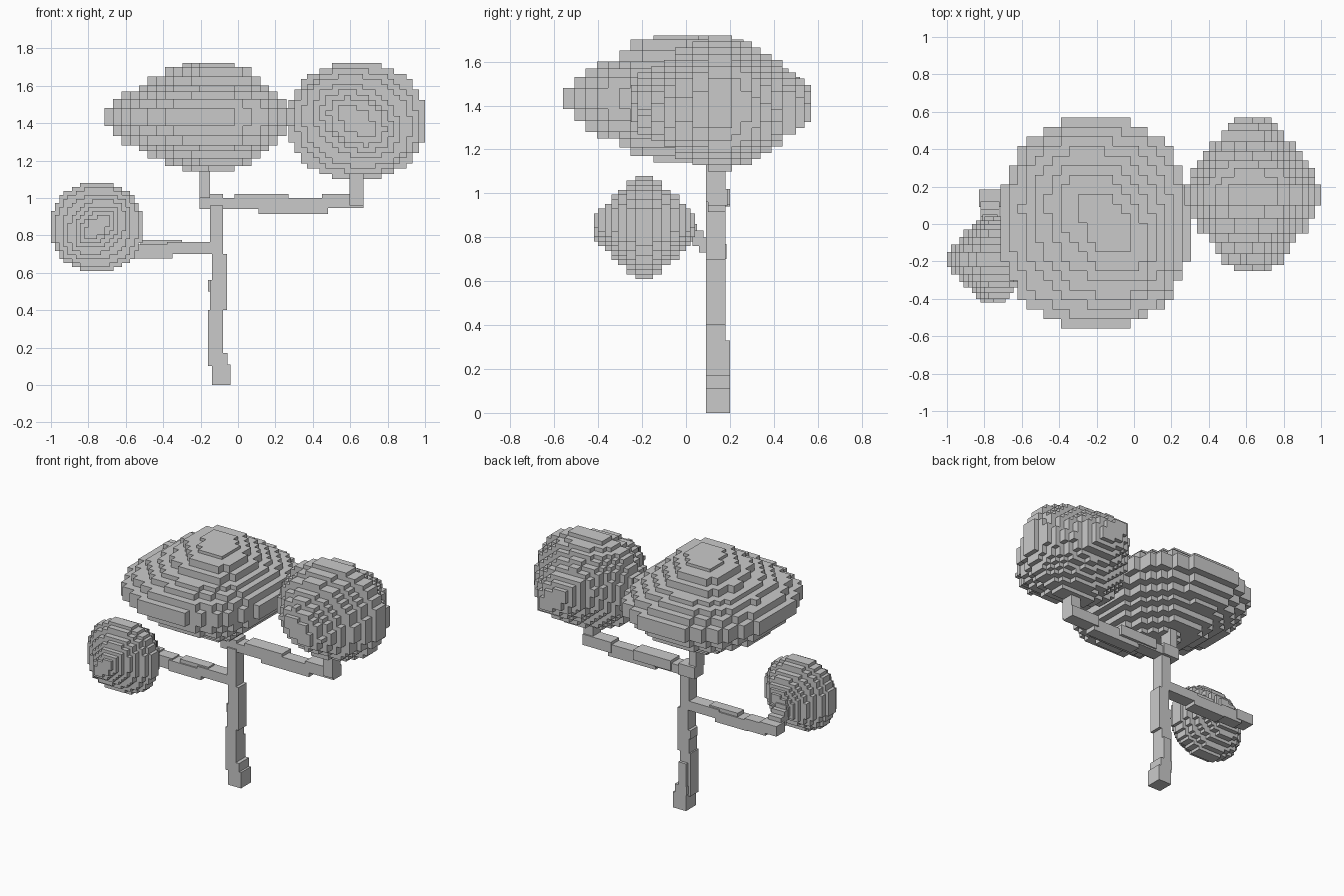
import bpy, bmesh, math

if "Cube" in bpy.data.objects:
    bpy.data.objects.remove(bpy.data.objects["Cube"])

grey = bpy.data.materials.new("stone grey")
grey.diffuse_color = (0.59, 0.59, 0.59, 1)
grey.use_nodes = True
grey.node_tree.nodes["Principled BSDF"].inputs["Base Color"].default_value = grey.diffuse_color


def block_solid(name, axes, inside):
    """Skin of all filled cells in a grid; inside(point) decides which cells are filled."""
    mids = [[(a + b) / 2 for a, b in zip(ax, ax[1:])] for ax in axes]
    nx, ny, nz = (len(m) for m in mids)
    filled = {(i, j, k) for i in range(nx) for j in range(ny) for k in range(nz)
              if inside((mids[0][i], mids[1][j], mids[2][k]))}
    bm = bmesh.new()
    verts = {}

    def corner(idx):
        if idx not in verts:
            verts[idx] = bm.verts.new([axes[a][idx[a]] for a in range(3)])
        return verts[idx]

    for cell in filled:
        for a in range(3):
            b, c = (a + 1) % 3, (a + 2) % 3
            for side in (0, 1):
                near = list(cell)
                near[a] += 2 * side - 1
                if tuple(near) in filled:
                    continue
                ring = []
                for db, dc in ((0, 0), (1, 0), (1, 1), (0, 1)):
                    p = list(cell)
                    p[a] += side
                    p[b] += db
                    p[c] += dc
                    ring.append(corner(tuple(p)))
                bm.faces.new(ring if side else ring[::-1])
    # merge coplanar squares into large flat steps
    bmesh.ops.dissolve_limit(bm, angle_limit=math.radians(1),
                             verts=bm.verts[:], edges=bm.edges[:])
    me = bpy.data.meshes.new(name)
    bm.to_mesh(me)
    bm.free()
    me.materials.append(grey)
    ob = bpy.data.objects.new(name, me)
    bpy.context.collection.objects.link(ob)
    return ob


def canopy(name, axis, levels, scales, centre, radii, tilt, drift=0, n=11):
    """Stepped spindle of rounded layers stacked along an axis (1 = y, 2 = z);
    towards the tips the layers tilt and drift in x."""
    other = 3 - axis                     # second in-layer direction besides x
    axes = [None, None, None]
    for a, c, r in ((0, centre[0], radii[0]), (other, centre[1], radii[1])):
        axes[a] = [c + r * i / n for i in range(-n, n + 1)]
    axes[axis] = levels

    def inside(p):
        s = scales[max(i for i, w in enumerate(levels) if w < p[axis])]
        u = (p[0] - centre[0] - drift * (1 - s)) / radii[0]
        v = (p[other] - centre[1]) / radii[1]
        t = tilt * (1 - s)
        u, v = u - t * v, v - t * u
        e = 2 + 0.3 * s                  # wide layers are squarer than the tips
        return abs(u) ** e + abs(v) ** e < s ** e

    return block_solid(name, axes, inside)


def timber(name, boxes):
    """Union of boxes (x0, x1, y0, y1, z0, z1)."""
    axes = [sorted({b[2 * a + s] for b in boxes for s in (0, 1)}) for a in range(3)]
    return block_solid(name, axes, lambda p: any(
        all(b[2 * a] < p[a] < b[2 * a + 1] for a in range(3)) for b in boxes))


# Foliage masses
canopy("large_canopy", 2,
       [1.14, 1.17, 1.21, 1.25, 1.28, 1.33, 1.385, 1.48, 1.53, 1.57, 1.60, 1.65, 1.70, 1.72],
       [.26, .43, .57, .70, .82, .91, 1, .91, .80, .69, .56, .43, .27],
       (-.205, .005), (.51, .565), -.3, .08)
canopy("right_canopy", 1,
       [-.25, -.22, -.16, -.10, -.05, .03, .10, .21, .25, .30, .34, .39, .44, .50, .54, .57],
       [.25, .39, .50, .61, .78, .89, 1, .94, .88, .79, .68, .58, .48, .38, .25],
       (.635, 1.41), (.365, .31), -.3)
canopy("small_canopy", 1,
       [-.42, -.40, -.37, -.34, -.31, -.27, -.23, -.15, -.11, -.07, -.03, 0, .02, .04],
       [.25, .36, .48, .62, .76, .90, 1, .90, .76, .62, .48, .36, .25],
       (-.755, .845), (.245, .235), .3)

# Trunk with slightly shifting sections
timber("trunk", [
    (-.14, -.04, .09, .20, 0, .11), (-.145, -.055, .09, .20, .11, .17),
    (-.16, -.08, .09, .18, .10, .40), (-.14, -.08, .09, .20, .17, .33),
    (-.15, -.06, .09, .18, .40, .56), (-.16, -.08, .10, .18, .50, .56),
    (-.14, -.06, .09, .18, .56, .70), (-.15, -.08, .09, .18, .70, .96),
    (-.205, -.08, .10, .20, .94, 1.02), (-.205, -.15, .09, .18, 1.0, 1.16)])

# Right branch rising into the right canopy
timber("right_branch", [
    (-.15, .12, .10, .19, .94, 1.0), (-.02, .27, .10, .20, .95, 1.02),
    (.11, .48, .10, .18, .915, 1.0), (.45, .67, .10, .19, .945, 1.02),
    (.595, .67, .09, .18, .96, 1.14)])

# Left branch, turning forward into the small canopy
timber("left_branch", [
    (-.38, -.14, .09, .18, .70, .765), (-.60, -.35, .09, .18, .675, .75),
    (-.52, -.30, .10, .17, .70, .775), (-.74, -.58, .10, .18, .68, .76),
    (-.83, -.70, .09, .185, .70, .77), (-.82, -.72, .06, .12, .73, .80),
    (-.82, -.72, .03, .08, .76, .83), (-.81, -.73, -.02, .05, .78, .86)])
